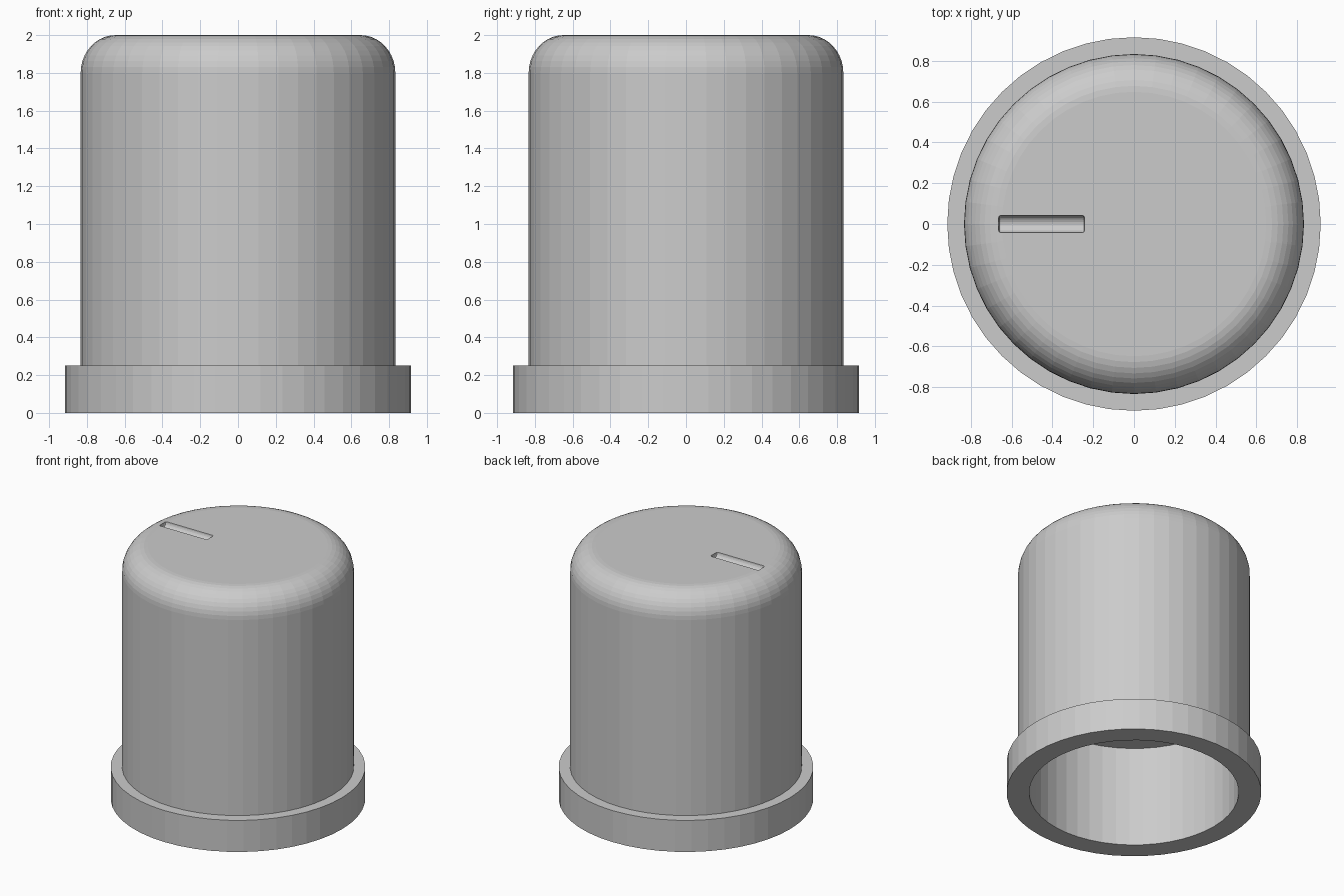
import bpy, bmesh, math
from mathutils import Matrix

if "Cube" in bpy.data.objects:
    bpy.data.objects.remove(bpy.data.objects["Cube"])

SIDES = 48


def new_object(name, bm):
    bmesh.ops.recalc_face_normals(bm, faces=bm.faces)
    mesh = bpy.data.meshes.new(name)
    bm.to_mesh(mesh)
    bm.free()
    ob = bpy.data.objects.new(name, mesh)
    bpy.context.collection.objects.link(ob)
    return ob


def lathe(name, profile):
    """Revolve an (r, z) profile around z and close both ends with flat discs."""
    bm = bmesh.new()
    rings = [[bm.verts.new((r * math.cos(2 * math.pi * i / SIDES),
                            r * math.sin(2 * math.pi * i / SIDES), z))
              for i in range(SIDES)] for r, z in profile]
    for a, b in zip(rings, rings[1:]):
        for i in range(SIDES):
            j = (i + 1) % SIDES
            bm.faces.new((a[i], a[j], b[j], b[i]))
    bm.faces.new(rings[0])
    bm.faces.new(rings[-1])
    return new_object(name, bm)


# Knob cap: bore ceiling, bore wall, flange, body wall, rounded top edge
profile = [(0.753, 0.80), (0.753, 0), (0.915, 0), (0.915, 0.25), (0.833, 0.25)]
steps = 10
for k in range(steps + 1):
    t = math.pi / 2 * k / steps
    profile.append((0.648 + 0.185 * math.cos(t), 1.80 + 0.20 * math.sin(t)))
knob = lathe("knob_cap", profile)

# Pointer groove: a round bar with softened ends, sunk halfway into the top
bm = bmesh.new()
bmesh.ops.create_cone(bm, cap_ends=True, segments=24, radius1=0.042, radius2=0.042,
                      depth=0.42, matrix=Matrix.Rotation(math.pi / 2, 4, 'Y'))
rims = [e for e in bm.edges if abs(e.verts[0].co.x - e.verts[1].co.x) < 0.001]
bmesh.ops.bevel(bm, geom=rims, offset=0.01, segments=2, profile=0.5, affect='EDGES')
cutter = new_object("pointer_groove_cutter", bm)
cutter.location = (-0.453, 0, 2.0)
cutter.hide_render = True
cutter.display_type = 'WIRE'

cut = knob.modifiers.new("pointer_groove", 'BOOLEAN')
cut.operation = 'DIFFERENCE'
cut.solver = 'EXACT'
cut.object = cutter
